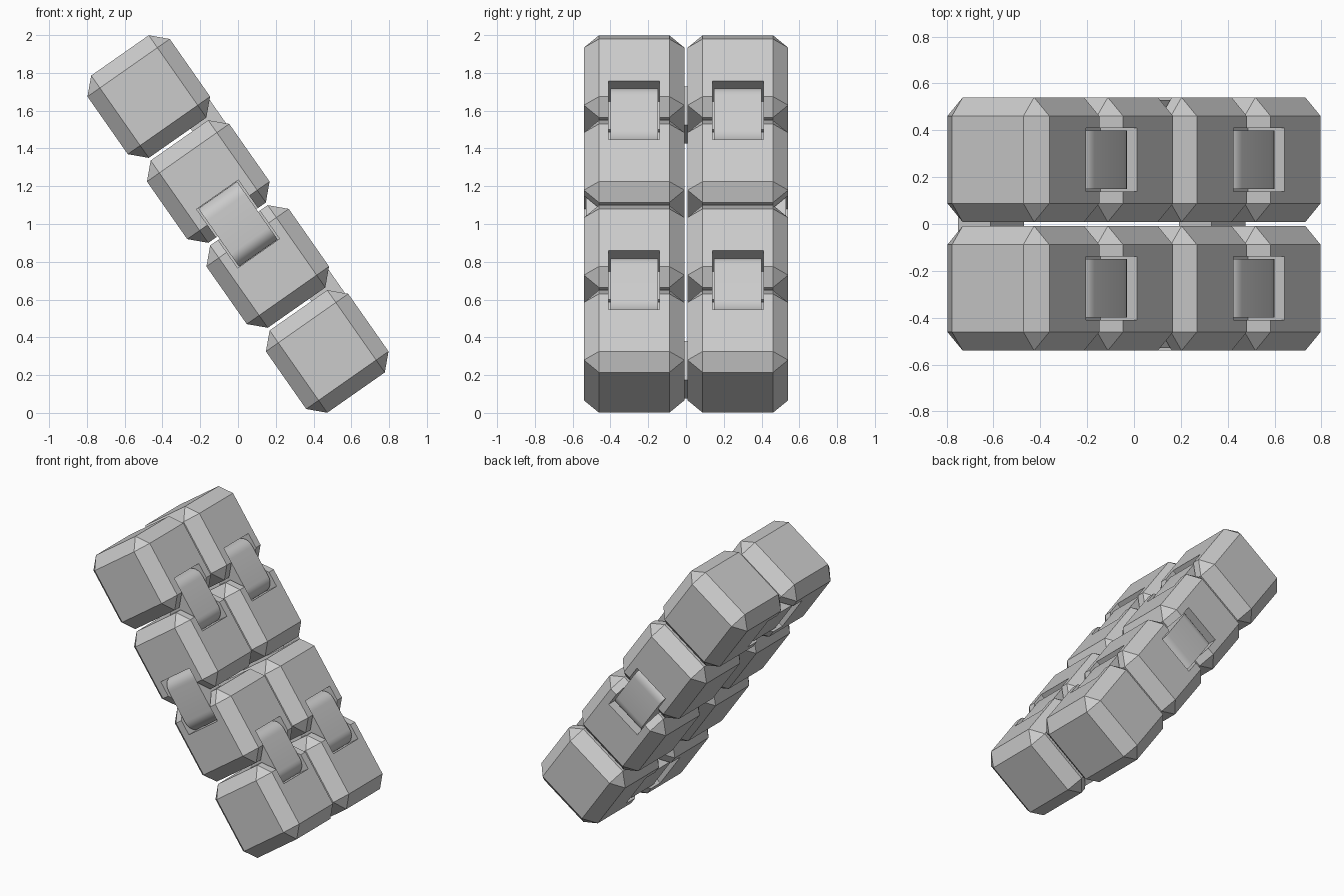
import bpy, bmesh, math
from mathutils import Matrix, Vector

if "Cube" in bpy.data.objects:
    bpy.data.objects.remove(bpy.data.objects["Cube"])

HALF = 0.266       # half width of a block
PITCH = 0.549      # distance between block centres
CHAMFER = 0.08
TILT = Matrix.Translation((0, 0, 1)) @ Matrix.Rotation(math.radians(-35), 4, 'Y')

grey = bpy.data.materials.new("light_grey")
grey.diffuse_color = (0.6, 0.6, 0.6, 1)
grey.use_nodes = True
grey.node_tree.nodes["Principled BSDF"].inputs["Base Color"].default_value = grey.diffuse_color


def add(name, bm, matrix):
    mesh = bpy.data.meshes.new(name)
    bmesh.ops.recalc_face_normals(bm, faces=bm.faces)
    bm.to_mesh(mesh)
    bm.free()
    mesh.materials.append(grey)
    ob = bpy.data.objects.new(name, mesh)
    bpy.context.collection.objects.link(ob)
    ob.matrix_world = TILT @ matrix
    return ob


def activate(ob):
    bpy.ops.object.select_all(action='DESELECT')
    ob.select_set(True)
    bpy.context.view_layer.objects.active = ob


def chamfered_block():
    bm = bmesh.new()
    bmesh.ops.create_cube(bm, size=2 * HALF)
    bmesh.ops.bevel(bm, geom=bm.edges[:], offset=CHAMFER, segments=1,
                    profile=0.5, affect='EDGES')
    return bm


def hinge_plate(length=0.188, width=0.125, top=-0.012, bottom=-0.182, r=0.08, steps=8):
    # Flat bar with two rounded upper ends, extruded across its width
    pts = [(-length, bottom), (length, bottom)]
    for side, start in ((1, 0), (-1, 90)):
        for i in range(steps + 1):
            a = math.radians(start + 90 * i / steps)
            pts.append((side * (length - r) + r * math.cos(a), top - r + r * math.sin(a)))
    bm = bmesh.new()
    face = bm.faces.new([bm.verts.new((x, -width, z)) for x, z in pts])
    ext = bmesh.ops.extrude_face_region(bm, geom=[face])
    moved = [v for v in ext["geom"] if isinstance(v, bmesh.types.BMVert)]
    bmesh.ops.translate(bm, verts=moved, vec=(0, 2 * width, 0))
    return bm


def pocket_box():
    bm = bmesh.new()
    bmesh.ops.create_cube(bm, size=1)
    bmesh.ops.scale(bm, verts=bm.verts, vec=(0.38, 0.27, 0.4))
    bmesh.ops.translate(bm, verts=bm.verts, vec=(0, 0, 0.01))
    return bm


# Hinge places: name, centre on the surface, outward direction, direction across the joint
X, Y, Z = Vector((1, 0, 0)), Vector((0, 1, 0)), Vector((0, 0, 1))
places = []
for s in (-1, 1):
    for t in (-1, 1):
        places.append(("face_hinge", Vector((HALF, s * PITCH / 2, t * PITCH)), X, Z))
    places.append(("side_hinge", Vector((0, s * (PITCH / 2 + HALF), 0)), Y * s, Z))
    places.append(("rear_hinge", Vector((-HALF, 0, s * 1.5 * PITCH)), -X, Y))

cutters = []
for name, pos, out, along in places:
    across = out.cross(along)
    m = Matrix.Translation(pos) @ Matrix((along, across, out)).transposed().to_4x4()
    hinge = add(name, hinge_plate(), m)
    activate(hinge)
    bpy.ops.object.shade_smooth_by_angle(angle=math.radians(30))
    cutter = add("pocket_cutter", pocket_box(), m)
    cutter.hide_render = True
    cutters.append((pos, cutter))

# Two columns of four chamfered blocks, with pockets cut for the hinges
for s in (-1, 1):
    for k in (-1.5, -0.5, 0.5, 1.5):
        centre = Vector((0, s * PITCH / 2, k * PITCH))
        block = add("block", chamfered_block(), Matrix.Translation(centre))
        bpy.context.view_layer.update()
        activate(block)
        for pos, cutter in cutters:
            if (pos - centre).length < 0.45:
                mod = block.modifiers.new("pocket", 'BOOLEAN')
                mod.operation = 'DIFFERENCE'
                mod.solver = 'EXACT'
                mod.object = cutter
                bpy.ops.object.modifier_apply(modifier=mod.name)

for pos, cutter in cutters:
    bpy.data.objects.remove(cutter)
